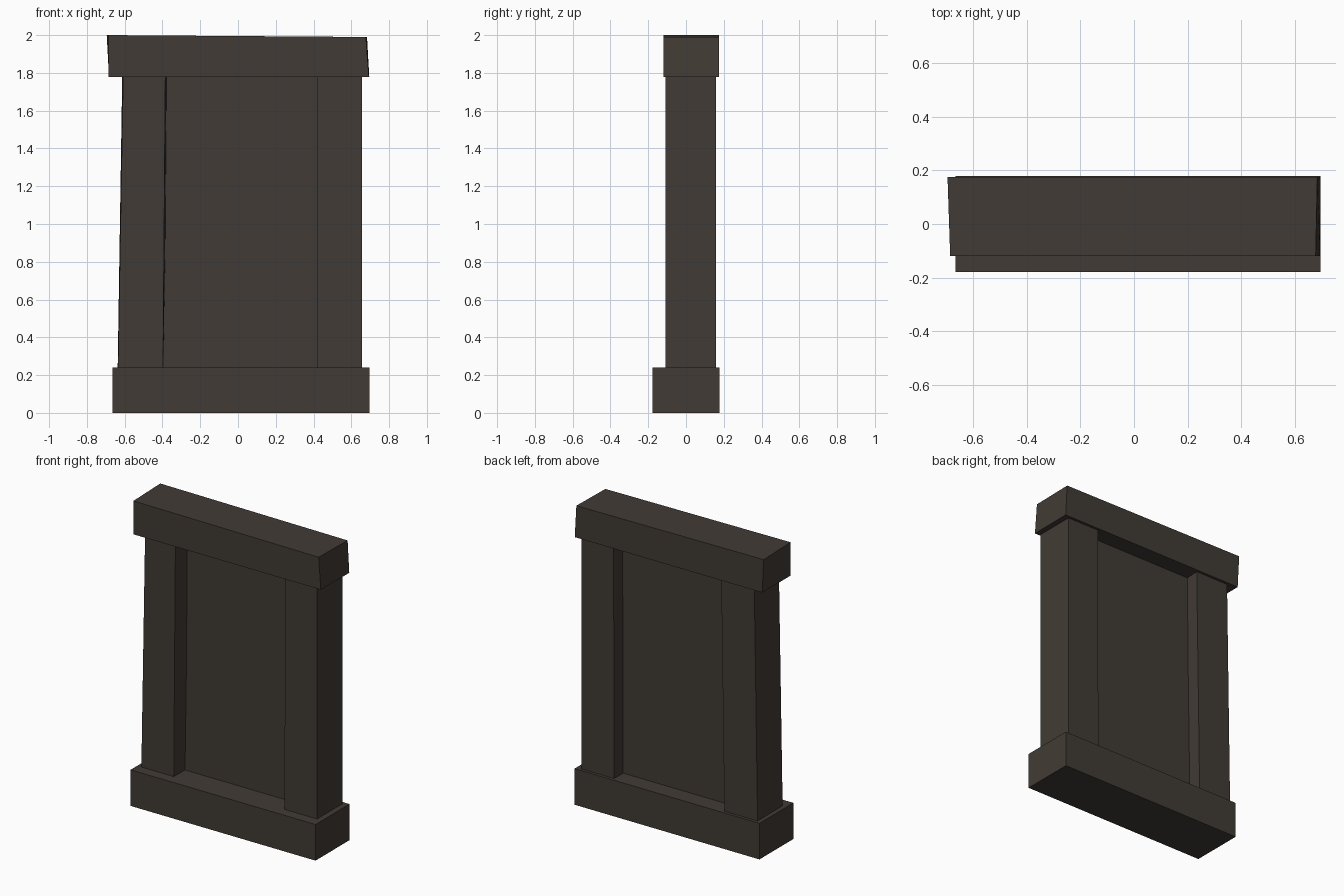
import bpy

if "Cube" in bpy.data.objects:
    bpy.data.objects.remove(bpy.data.objects["Cube"])

stone = bpy.data.materials.new("dark stone")
stone.diffuse_color = (0.053, 0.044, 0.035, 1)
stone.use_nodes = True
stone.node_tree.nodes["Principled BSDF"].inputs["Base Color"].default_value = stone.diffuse_color


def block(name, bottom, top):
    """Six-sided block from two rings, each listed front-left, front-right, back-right, back-left."""
    faces = [(3, 2, 1, 0), (4, 5, 6, 7)]
    faces += [(i, (i + 1) % 4, (i + 1) % 4 + 4, i + 4) for i in range(4)]
    mesh = bpy.data.meshes.new(name)
    mesh.from_pydata(bottom + top, [], faces)
    mesh.materials.append(stone)
    obj = bpy.data.objects.new(name, mesh)
    bpy.context.collection.objects.link(obj)
    return obj


def ring(x0, x1, y0, y1, z, flare0=0.0, flare1=0.0):
    """Quad at height z; flare shifts the back corners in x."""
    return [(x0, y0, z), (x1, y0, z), (x1 + flare1, y1, z), (x0 + flare0, y1, z)]


# base plinth
block("base", ring(-0.665, 0.695, -0.178, 0.178, 0), ring(-0.665, 0.695, -0.178, 0.178, 0.24))

# side posts, the left one leaning slightly
block("left_post", ring(-0.635, -0.397, -0.108, 0.158, 0.24, -0.002, 0.004),
      ring(-0.608, -0.385, -0.108, 0.158, 1.78, -0.005, 0.015))
block("right_post", ring(0.418, 0.657, -0.108, 0.158, 0.24),
      ring(0.422, 0.657, -0.108, 0.158, 1.78))

# recessed panel
block("panel", ring(-0.40, 0.43, 0.008, 0.063, 0.24), ring(-0.39, 0.43, 0.008, 0.063, 1.78))

# skewed cap stone
block("cap", ring(-0.685, 0.693, -0.12, 0.176, 1.778, 0.002, 0.002),
      [(-0.685, -0.12, 2.0), (0.677, -0.12, 1.99), (0.683, 0.176, 1.99), (-0.695, 0.176, 2.0)])
